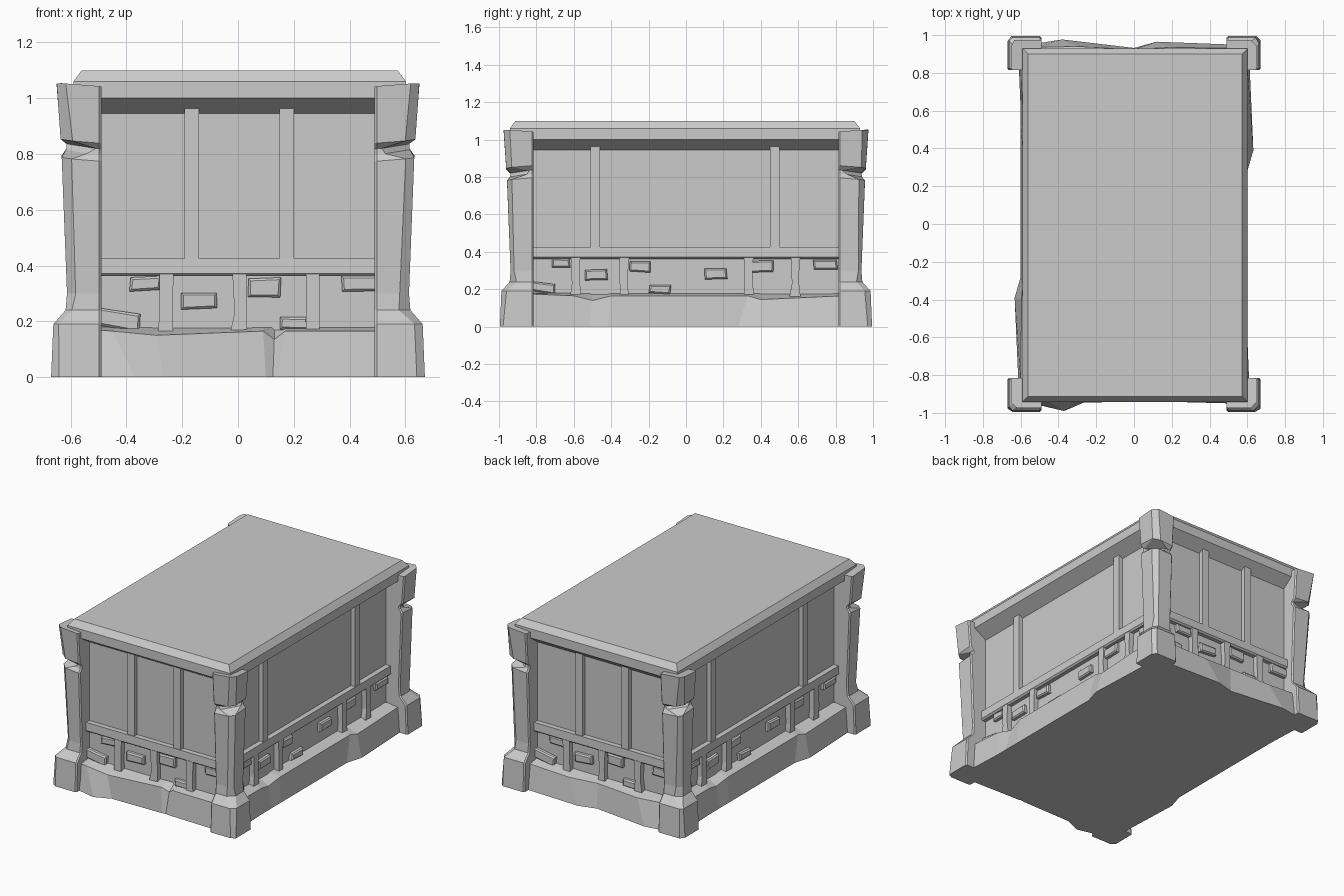
import bpy, bmesh, math, random
from mathutils import Matrix

if "Cube" in bpy.data.objects:
    bpy.data.objects.remove(bpy.data.objects["Cube"])

random.seed(4)
WX, WY = 0.513, 0.857          # wall half sizes


def make(name, verts, faces, rot=0):
    me = bpy.data.meshes.new(name)
    me.from_pydata(verts, [], faces)
    bm = bmesh.new()
    bm.from_mesh(me)
    bmesh.ops.transform(bm, matrix=Matrix.Rotation(math.radians(rot), 4, 'Z'), verts=bm.verts)
    bmesh.ops.recalc_face_normals(bm, faces=bm.faces)
    bm.to_mesh(me)
    bm.free()
    ob = bpy.data.objects.new(name, me)
    bpy.context.collection.objects.link(ob)
    return ob


def loft(name, rings, rot=0):
    n = len(rings[0])
    verts = [v for r in rings for v in r]
    faces = [tuple(range(n)), tuple(range(len(verts) - n, len(verts)))]
    for k in range(len(rings) - 1):
        for i in range(n):
            j = (i + 1) % n
            faces.append((k*n + i, k*n + j, k*n + n + j, k*n + n + i))
    return make(name, verts, faces, rot)


def rect(hx, hy, z, dx=0, dy=0):
    return [(dx + sx * hx, dy + sy * hy, z) for sx, sy in ((-1, -1), (1, -1), (1, 1), (-1, 1))]


def slab(name, outline, d0, d1, rot, inset=0.0):
    """Outline in (t, z) pushed outward from depth d0 to d1, with an optional chamfer."""
    ct = sum(p[0] for p in outline) / len(outline)
    cz = sum(p[1] for p in outline) / len(outline)
    rings = [[(t, -d0, z) for t, z in outline]]
    if inset:
        rings.append([(t, -(d1 - inset), z) for t, z in outline])
    shrink = lambda a, c: a - math.copysign(inset, a - c)
    rings.append([(shrink(t, ct), -d1, shrink(z, cz)) for t, z in outline])
    return loft(name, rings, rot)


# body and lid
loft("body", [rect(WX, WY, 0), rect(WX, WY, 1.0)])
loft("lid", [rect(WX, WY, 0.945)] + [rect(hx, hy, z, .006, -.006) for hx, hy, z in
             ((.596, .936, 1.0), (.596, .936, 1.06), (.566, .906, 1.10))])

# details of a short and a long side: slats, posts, bricks (t, z, width, height, tilt)
short = dict(d=WY, half=0.52, slats=[-0.165, 0.174], posts=[-0.256, 0.005, 0.268],
             bricks=[(-.332, .335, .11, .05, 0), (-.141, .273, .125, .06, .03),
                     (.094, .322, .115, .065, 0), (.435, .335, .13, .058, 0),
                     (-.43, .207, .16, .06, -.15), (.2, .195, .1, .045, 0)])
long = dict(d=WX, half=0.84, slats=[-0.485, 0.475], posts=[-0.59, -0.33, 0.335, 0.585],
            bricks=[(-.67, .338, .1, .05, 0), (-.48, .277, .12, .062, .03),
                    (-.245, .322, .115, .058, 0), (.16, .285, .115, .058, 0),
                    (.41, .322, .12, .058, 0), (.745, .332, .125, .05, 0),
                    (-.77, .21, .14, .055, -.12), (-.14, .2, .115, .045, 0)])

# rough plinth edges: (t at floor, depth at floor, t at top, depth at top, top height)
front_edge = [(-.52, .955, -.52, .94, .17), (-.37, .99, -.45, .94, .165),
              (-.265, .945, -.295, .945, .15), (.1, .94, .09, .93, .165),
              (.125, .935, .13, .905, .135), (.14, .94, .17, .93, .165),
              (.52, .95, .52, .935, .165)]
back_edge = [(-.52, .95, -.52, .93, .165), (-.12, .965, -.2, .935, .155),
             (0, .932, 0, .925, .165), (.38, .977, .3, .94, .155), (.52, .955, .52, .935, .17)]
side_edge = [(-.84, .61, -.84, .60, .175), (-.6, .60, -.6, .59, .165), (-.52, .6, -.5, .575, .14),
             (-.42, .60, -.4, .59, .165), (.28, .60, .33, .59, .165), (.39, .632, .4, .595, .145),
             (.84, .612, .84, .60, .165)]

for side, rot, spec, edge in (("front", 0, short, front_edge), ("right", 90, long, side_edge),
                              ("back", 180, short, back_edge), ("left", 270, long, side_edge)):
    d, h = spec["d"], spec["half"]
    # plinth
    loft(side + "_plinth", [[(tb, -d + .05, 0), (tb, -b, 0), (tt, -o, z), (tt, -d + .02, .182),
                             (tt, -d + .05, .182)] for tb, b, tt, o, z in edge], rot)
    # rail between lower and upper wall, with a sloped underside
    loft(side + "_rail", [[(t, -d + .02, .362), (t, -d - .025, .362), (t, -d - .036, .372),
                           (t, -d - .034, .425), (t, -d + .02, .425)] for t in (-h, h)], rot)
    # upper slats
    for t in spec["slats"]:
        slab(side + "_slat", [(t - .026, .42), (t + .026, .42), (t + .026, .972),
                              (t - .026, .972)], d - .02, d + .029, rot)
    # lower posts with worn outlines
    for t in spec["posts"]:
        j = [random.uniform(-.006, .006) for _ in range(4)]
        slab(side + "_post", [(t - .028 + j[0], .16), (t + .028 + j[1], .16),
                              (t + .023 + j[2], .25), (t + .025, .37),
                              (t - .025, .37), (t - .021 + j[3], .23)], d - .02, d + .034, rot)
    # bricks
    for t, z, w, hh, a in spec["bricks"]:
        pts = []
        for sx, sz in ((-1, -1), (1, -1), (1, 1), (-1, 1)):
            x = sx * w / 2 + random.uniform(-.004, .004)
            y = sz * hh / 2 + random.uniform(-.004, .004)
            pts.append((t + x*math.cos(a) - y*math.sin(a), z + x*math.sin(a) + y*math.cos(a)))
        slab(side + "_brick", pts, d - .02, d + .026, rot, .008)

# corner pillars: (z, outer reach, outer corner cut)
levels = [(0, .67, .022), (.19, .662, .02), (.24, .618, .03), (.30, .613, .02),
          (.785, .632, .025), (.808, .616, .08), (.828, .614, .10), (.85, .636, .03),
          (1.045, .65, .018)]
for sx, sy, label in ((-1, -1, "front_left"), (1, -1, "front_right"),
                      (1, 1, "back_right"), (-1, 1, "back_left")):
    rings = []
    for k, (z, o, c) in enumerate(levels):
        c1, c2 = c + random.uniform(-.008, .015), c + random.uniform(-.008, .015)
        i = .49
        sec = [(i, i), (o - .008, i), (o, i + .008), (o, o - c1), (o - c2, o),
               (i + .008, o), (i, o - .008)]
        ring = []
        for u, v in sec:
            zz = z
            if k == len(levels) - 1:      # tilted top
                zz += (u + v - 2 * i) / (2 * (o - i)) * .025 - .015
            elif k > 3:                   # slanted chip around the notch
                zz += (u - v) * .08
            ring.append((sx * u, sy * (v + .325), zz))
        rings.append(ring)
    loft(label + "_pillar", rings)
